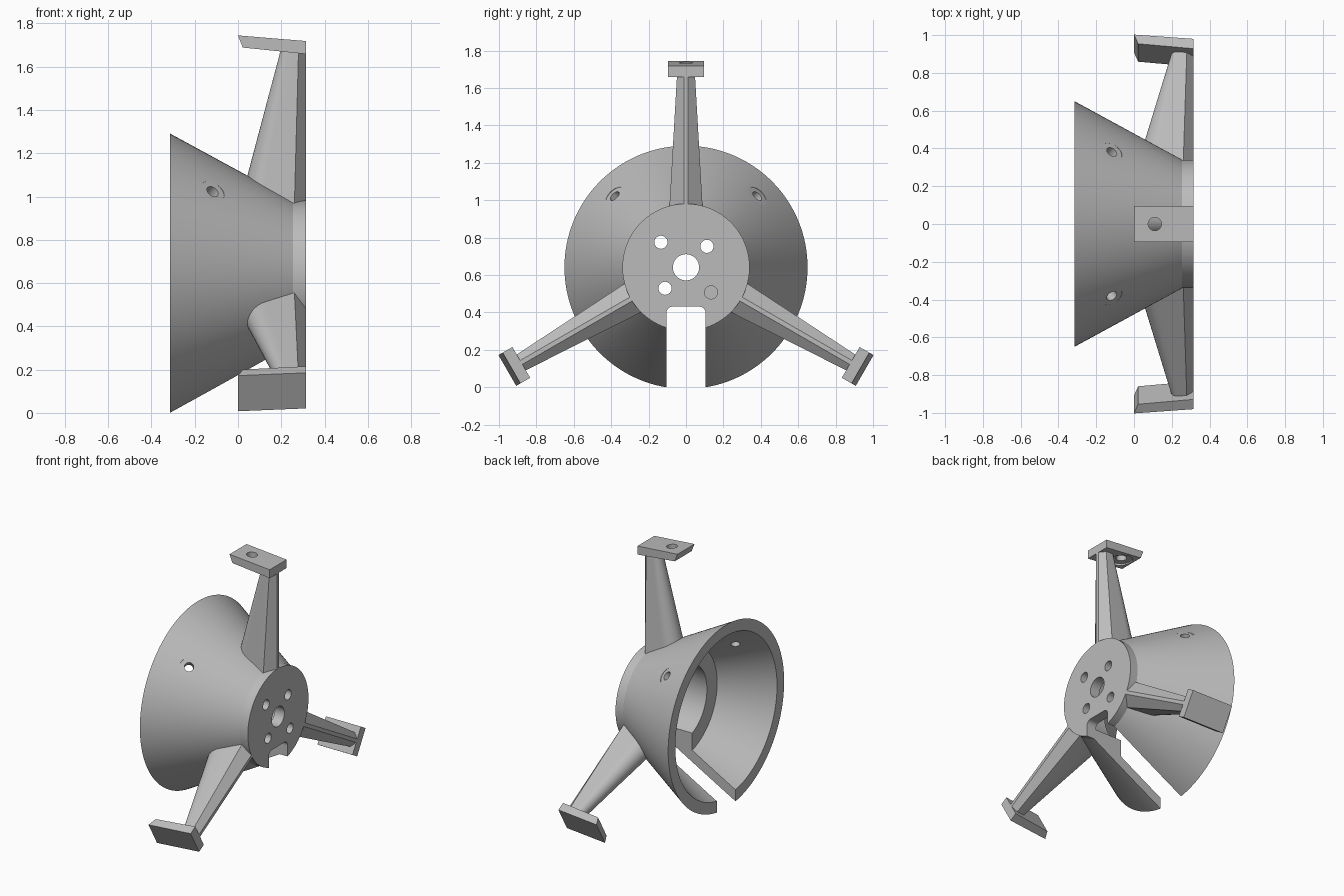
import bpy, bmesh, math
from mathutils import Matrix, Vector

if "Cube" in bpy.data.objects:
    bpy.data.objects.remove(bpy.data.objects["Cube"])

CENTRE = Matrix.Translation((0, 0, 0.6415))
SLOPE = 0.544   # radius lost per unit along the cone axis

grey = bpy.data.materials.new("plain grey")
grey.use_nodes = True
grey.diffuse_color = (0.5, 0.5, 0.5, 1)
grey.node_tree.nodes["Principled BSDF"].inputs["Base Color"].default_value = (0.5, 0.5, 0.5, 1)


def finish(name, bm):
    """Turn a bmesh, built around the x axis, into an object."""
    bmesh.ops.recalc_face_normals(bm, faces=bm.faces)
    bm.transform(CENTRE)
    mesh = bpy.data.meshes.new(name)
    bm.to_mesh(mesh)
    bm.free()
    mesh.materials.append(grey)
    ob = bpy.data.objects.new(name, mesh)
    bpy.context.scene.collection.objects.link(ob)
    return ob


def loft(rings, ring_loop=False):
    """Skin closed rings of points; cap the ends or join last to first."""
    bm = bmesh.new()
    rows = [[bm.verts.new(p) for p in ring] for ring in rings]
    n = len(rows[0])
    pairs = list(zip(rows, rows[1:]))
    if ring_loop:
        pairs.append((rows[-1], rows[0]))
    else:
        bm.faces.new(rows[0])
        bm.faces.new(rows[-1])
    for a, b in pairs:
        for i in range(n):
            j = (i + 1) % n
            bm.faces.new((a[i], a[j], b[j], b[i]))
    return bm


def cylinder(start, end, radius):
    start, end = Vector(start), Vector(end)
    axis = end - start
    place = Matrix.Translation((start + end) / 2) @ axis.to_track_quat('Z', 'Y').to_matrix().to_4x4()
    bm = bmesh.new()
    bmesh.ops.create_cone(bm, cap_ends=True, segments=40, radius1=radius, radius2=radius,
                          depth=axis.length, matrix=place)
    return bm


def cut_and_shade(ob, cutters=()):
    """Subtract the cutters, then smooth all but the sharp edges."""
    for bm in cutters:
        cutter = finish("cutter", bm)
        cutter.hide_render = True
        mod = ob.modifiers.new("cut", 'BOOLEAN')
        mod.operation, mod.solver, mod.object = 'DIFFERENCE', 'EXACT', cutter
    if cutters:
        graph = bpy.context.evaluated_depsgraph_get()
        mesh = bpy.data.meshes.new_from_object(ob.evaluated_get(graph))
        used = [m.object for m in ob.modifiers]
        ob.modifiers.clear()
        ob.data = mesh
        for cutter in used:
            bpy.data.objects.remove(cutter)
    ob.data.polygons.foreach_set("use_smooth", [True] * len(ob.data.polygons))
    ob.data.set_sharp_from_angle(angle=math.radians(25))


def turned(bm, angle):
    bm.transform(Matrix.Rotation(angle, 4, 'X'))
    return bm


# Funnel: one closed wall profile (x, radius) turned around the x axis
profile = [(-.315, .65), (.255, .34), (.315, .34), (.315, .07), (.24, .07),
           (.24, .27), (.025, .27), (.025, .385), (-.315, .57)]
rings = []
for k in range(128):
    a = math.tau * k / 128
    rings.append([(x, r * math.cos(a), r * math.sin(a)) for x, r in profile])
funnel = finish("funnel", loft(rings, ring_loop=True))

# Slot with rounded upper corners
cutters = []
slot, top, corner = 0.105, -0.21, 0.035
outline = [(-slot, -1), (slot, -1)]
for side, first in ((1, 0), (-1, 90)):
    for step in range(7):
        a = math.radians(first + step * 15)
        outline.append((side * (slot - corner) + corner * math.cos(a), top - corner + corner * math.sin(a)))
cutters.append(loft([[(x, y, z) for y, z in outline] for x in (-1, 1)]))

# Mounting holes in the end disc
for y, z in ((-.134, .134), (.112, .112), (-.112, -.112), (.134, -.134)):
    cutters.append(cylinder((.1, y, z), (.5, y, z), .035))

# Screw holes with shallow seats, square to the cone wall
normal = Vector((SLOPE, 0, 1)).normalized()
hole = Vector((-.116, 0, .65 - SLOPE * .199))
for k in range(4):
    a = math.radians(45 + 90 * k)
    cutters.append(turned(cylinder(hole - normal * .15, hole + normal * .1, .03), a))
    cutters.append(turned(cylinder(hole - normal * .003, hole + normal * .1, .06), a))
cut_and_shade(funnel, cutters)


def arm_section(tip, belly, shoulder, half, height=None):
    """Rounded back, straight flanks and a chamfered ridge at the outer face."""
    right = [(.315, .012), (shoulder, half)]
    for step in range(9):
        a = math.pi / 2 * step / 8
        right.append((belly - (belly - tip) * math.sin(a), half * .95 * math.cos(a)))
    points = right + [(x, -t) for x, t in reversed(right[:-1])]
    ring = []
    for x, t in points:
        z = height or max(.65 - SLOPE * (x + .315) - .045, .3)
        ring.append((x, t, z))
    return ring


# Three arms, each with a drilled foot pad
for name, angle in (("top", 0), ("front", 120), ("back", 240)):
    a = math.radians(angle)
    arm = finish(name + "_arm", turned(loft([arm_section(.033, .12, .26, .09),
                                             arm_section(.2, .235, .28, .047, 1.045)]), a))
    cut_and_shade(arm)

    side = [(0, 1.103), (.315, 1.077), (.315, 1.017), (.022, 1.047)]
    pad = finish(name + "_pad", turned(loft([[(x, t, z) for x, z in side] for t in (-.095, .095)]), a))
    cut_and_shade(pad, [turned(cylinder((.11, 0, .9), (.11, 0, 1.3), .035), a),
                        turned(cylinder((.11, 0, .9), (.11, 0, 1.055), .075), a)])
